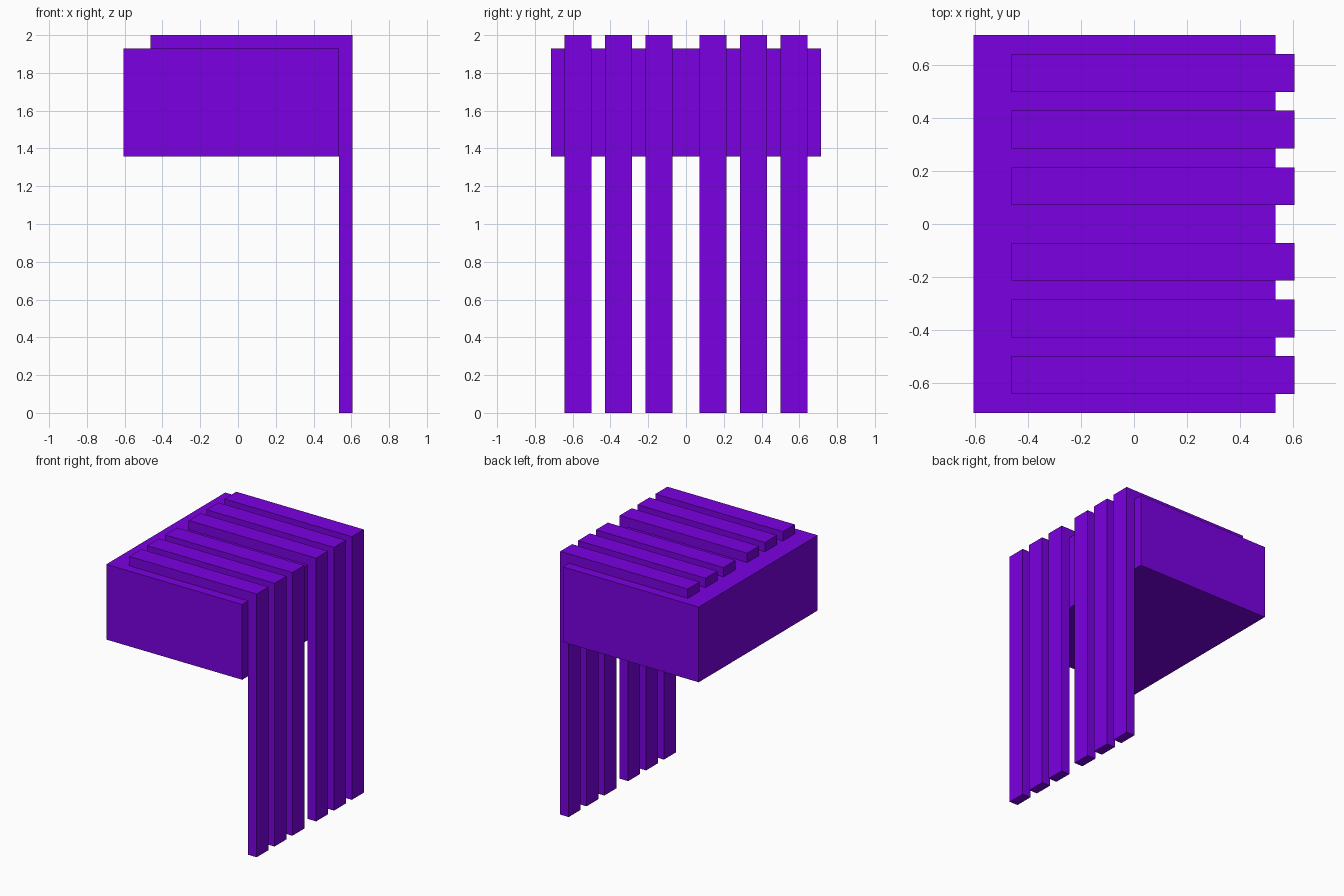
import bpy
import bmesh

if "Cube" in bpy.data.objects:
    bpy.data.objects.remove(bpy.data.objects["Cube"])

U = 2.0 / 28.0  # model grid unit: 28 units tall

purple = bpy.data.materials.new("purple")
purple.diffuse_color = (0.198, 0.0, 0.76, 1.0)
purple.use_nodes = True
purple.node_tree.nodes["Principled BSDF"].inputs["Base Color"].default_value = purple.diffuse_color


def extrude_profile(name, profile, y0, y1):
    """Extrude an x/z outline (grid units) from y0 to y1."""
    bm = bmesh.new()
    face = bm.faces.new([bm.verts.new((x * U, y0 * U, z * U)) for x, z in profile])
    ext = bmesh.ops.extrude_face_region(bm, geom=[face])
    verts = [g for g in ext["geom"] if isinstance(g, bmesh.types.BMVert)]
    bmesh.ops.translate(bm, verts=verts, vec=(0, (y1 - y0) * U, 0))
    bmesh.ops.recalc_face_normals(bm, faces=bm.faces)
    mesh = bpy.data.meshes.new(name)
    bm.to_mesh(mesh)
    bm.free()
    mesh.materials.append(purple)
    obj = bpy.data.objects.new(name, mesh)
    bpy.context.collection.objects.link(obj)
    return obj


# Main block
extrude_profile("block", [(-8.5, 19), (7.5, 19), (7.5, 27), (-8.5, 27)], -10, 10)

# Bent strips lying on the block and hanging to the ground, three per side
strip = [(-6.5, 27), (7.5, 27), (7.5, 0), (8.5, 0), (8.5, 28), (-6.5, 28)]
for i, start in enumerate((1, 4, 7), 1):
    extrude_profile(f"back_strip_{i}", strip, start, start + 2)
    extrude_profile(f"front_strip_{i}", strip, -start - 2, -start)
